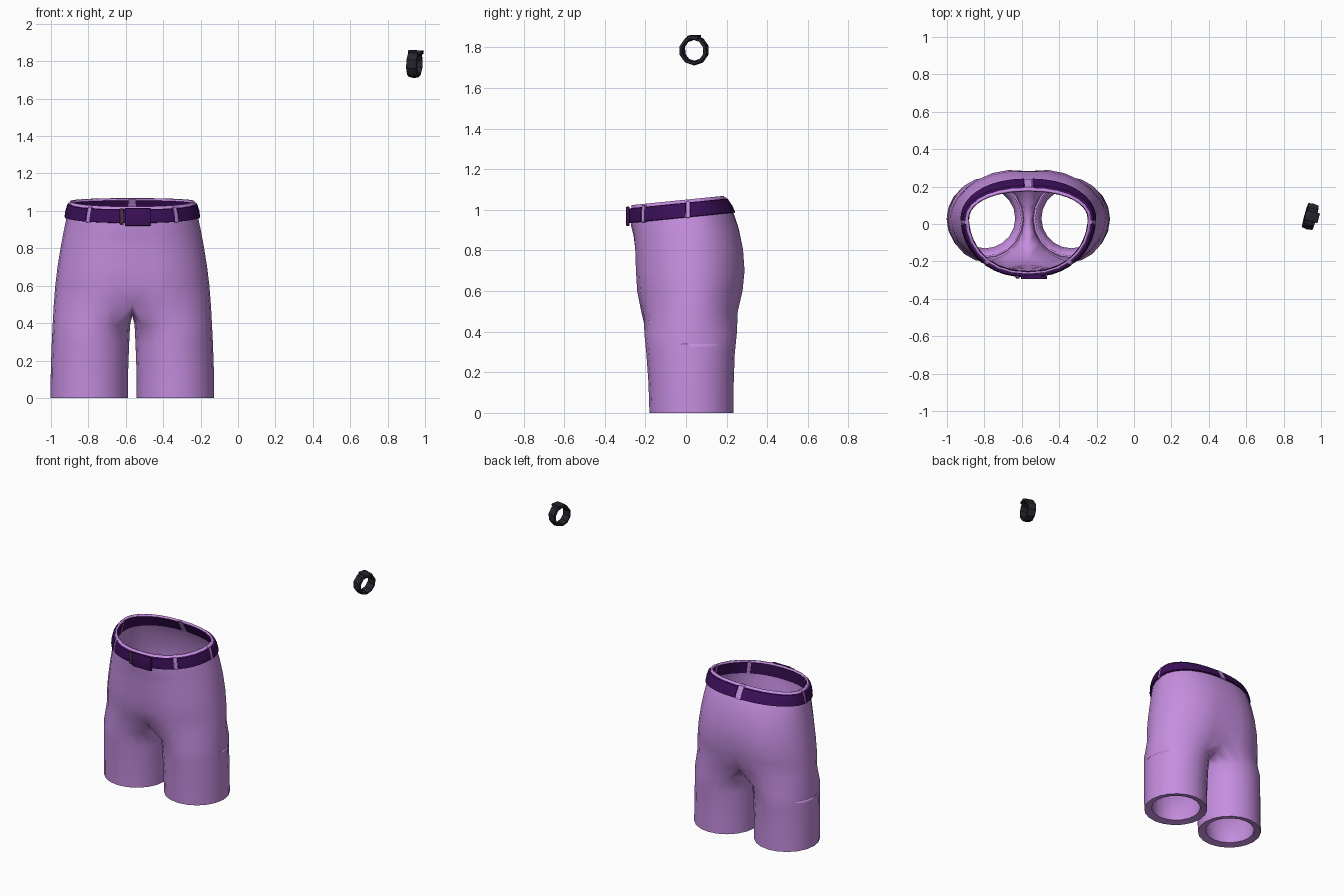
import bpy, bmesh
from math import sin, cos, radians, exp, pi

cube = bpy.data.objects.get("Cube")
if cube:
    bpy.data.objects.remove(cube, do_unlink=True)

CENTRE_X = -0.565   # middle of the garment
MID_Y = 0.03
ARC = 14            # segments round the outside of each half
INNER = 5           # points along the inner thigh


def material(name, rgb):
    m = bpy.data.materials.new(name)
    m.use_nodes = True
    m.diffuse_color = (*rgb, 1)
    bsdf = m.node_tree.nodes["Principled BSDF"]
    bsdf.inputs["Base Color"].default_value = (*rgb, 1)
    bsdf.inputs["Roughness"].default_value = 0.8
    return m


lilac = material("lilac cloth", (0.56, 0.27, 0.74))
violet = material("dark violet leather", (0.045, 0.005, 0.10))
bronze = material("dull bronze", (0.07, 0.035, 0.06))
black = material("black rubber", (0.018, 0.018, 0.027))


def finish(name, bm, mat, location=(0, 0, 0), angle=40):
    mesh = bpy.data.meshes.new(name)
    bm.to_mesh(mesh)
    bm.free()
    mesh.materials.append(mat)
    ob = bpy.data.objects.new(name, mesh)
    bpy.context.collection.objects.link(ob)
    ob.location = location
    bpy.ops.object.select_all(action='DESELECT')
    ob.select_set(True)
    bpy.context.view_layer.objects.active = ob
    bpy.ops.object.shade_smooth_by_angle(angle=radians(angle))
    return ob


def mirror(ob):
    m = ob.modifiers.new("mirror", 'MIRROR')
    m.use_clip = True
    m.merge_threshold = 0.002


def torso_point(ring, a, push=0.0):
    """Point on a half torso ring; a runs from -90 (front) to 90 (back)."""
    z, half_width, front, back, dent, tilt = ring
    a = radians(a)
    x = (half_width + push) * max(cos(a), 0) ** 0.88
    if abs(abs(a) - pi / 2) < 1e-4:
        x = 0.0
    reach = (back - MID_Y if a > 0 else MID_Y - front) + push
    y = MID_Y + reach * sin(a) * (1 - dent * exp(-(x / 0.09) ** 2))
    return (x, y, z + tilt * y)


def leg_ring(z, cx, rx, front, back):
    """Closed ring: outer arc first, then the inner thigh."""
    cy, ry = (front + back) / 2, (back - front) / 2
    angles = [-125 + 250 * i / ARC for i in range(ARC + 1)]
    angles += [125 + 110 * (i + 1) / (INNER + 1) for i in range(INNER)]
    return [(cx + rx * cos(radians(t)), cy + ry * sin(radians(t)), z) for t in angles]


def arc(ring):
    return [torso_point(ring, -90 + 180 * i / ARC) for i in range(ARC + 1)]


# Shorts: inner hem, legs, crotch saddle, hips and waist lofted as one half
legs = [leg_ring(*r) for r in (
    (0.34, 0.228, 0.19, -0.17, 0.225),
    (0.01, 0.23, 0.16, -0.13, 0.19),
    (0.0, 0.23, 0.207, -0.18, 0.235),
    (0.15, 0.229, 0.207, -0.185, 0.235),
    (0.29, 0.224, 0.207, -0.195, 0.24),
    (0.39, 0.219, 0.207, -0.205, 0.25))]

saddle = arc((0.50, 0.42, -0.235, 0.268, 0.14, 0))
y0, y1 = saddle[-1][1], saddle[0][1]
for i in range(INNER):
    t = (i + 1) / (INNER + 1)
    saddle.append((0, y0 + (y1 - y0) * t, 0.50 - 0.06 * sin(pi * t) ** 0.7))
legs.append(saddle)

waist_low = (0.955, 0.353, -0.272, 0.236, 0, 0.1)
waist_high = (1.05, 0.332, -0.268, 0.185, 0, 0.1)
torso = [arc(r) for r in (
    (0.60, 0.412, -0.253, 0.290, 0.09, 0),
    (0.70, 0.400, -0.258, 0.299, 0.06, 0),
    (0.80, 0.384, -0.260, 0.290, 0.04, 0.02),
    (0.89, 0.367, -0.264, 0.264, 0.02, 0.07),
    waist_low, waist_high)]

bm = bmesh.new()
rows = [[bm.verts.new(p) for p in ring] for ring in legs + torso]
for lo, hi in zip(rows, rows[1:]):
    closed = len(lo) == len(hi) and len(hi) > ARC + 1
    n = len(lo) if closed else ARC
    for i in range(n):
        j = (i + 1) % len(lo)
        bm.faces.new((lo[i], lo[j], hi[j], hi[i]))
shorts = finish("shorts", bm, lilac, (CENTRE_X, 0, 0), 50)
mirror(shorts)
wall = shorts.modifiers.new("wall", 'SOLIDIFY')
wall.thickness = 0.012
wall.offset = -1


def waist_point(a, t, push):
    lo, hi = torso_point(waist_low, a, push), torso_point(waist_high, a, push)
    return [p + (q - p) * t for p, q in zip(lo, hi)]


def band(name, spans, t0, t1, outer, inner, mat):
    """Solid strips that follow the waist over the given angle spans."""
    bm = bmesh.new()
    mid = (t0 + t1) / 2
    section = ((t0, inner), (t0 + 0.06, outer - 0.003), (mid, outer),
               (t1 - 0.06, outer - 0.003), (t1, inner))
    for start, end in spans:
        steps = max(1, round((end - start) / 9))
        rings = [[bm.verts.new(waist_point(start + (end - start) * k / steps, t, p))
                  for t, p in section] for k in range(steps + 1)]
        for a, b in zip(rings, rings[1:]):
            for i in range(len(section)):
                j = (i + 1) % len(section)
                bm.faces.new((a[i], b[i], b[j], a[j]))
        if start > -90:
            bm.faces.new(rings[0])
        if end < 90:
            bm.faces.new(rings[-1][::-1])
    bmesh.ops.recalc_face_normals(bm, faces=bm.faces)
    mirror(finish(name, bm, mat, (CENTRE_X, 0, 0)))


# Belt in sections with cloth loops between them
band("belt", [(-90, -53.5), (-49, -6), (-2, 87.5)], 0.04, 0.88, 0.015, -0.018, violet)
band("belt_loops", [(-53.2, -49.3), (-5.7, -2.3), (87.8, 90)], 0.0, 0.97, 0.012, -0.016, lilac)


def block(name, size, location, mat, bevel):
    bm = bmesh.new()
    bmesh.ops.create_cube(bm, size=1)
    bmesh.ops.scale(bm, vec=size, verts=bm.verts)
    bmesh.ops.bevel(bm, geom=bm.edges[:], offset=bevel, segments=2,
                    affect='EDGES', profile=0.5)
    return finish(name, bm, mat, location)


# Buckle and keeper on the front of the belt
block("buckle", (0.14, 0.018, 0.095), (-0.535, -0.286, 0.968), violet, 0.005)
block("belt_keeper", (0.022, 0.014, 0.085), (-0.622, -0.284, 0.97), bronze, 0.004)

# Wristband: faceted ring turned about the x axis
SIDES = 10
profile = ((-0.03, 0.056), (-0.027, 0.070), (0, 0.075),
           (0.027, 0.070), (0.03, 0.056), (0, 0.051))
bm = bmesh.new()
rings = []
for k in range(SIDES):
    t = 2 * pi * (k + 0.5) / SIDES
    rings.append([bm.verts.new((x, r * cos(t), r * sin(t))) for x, r in profile])
for k in range(SIDES):
    a, b = rings[k], rings[(k + 1) % SIDES]
    for i in range(len(profile)):
        j = (i + 1) % len(profile)
        bm.faces.new((a[i], a[j], b[j], b[i]))
bmesh.ops.recalc_face_normals(bm, faces=bm.faces)
wristband = finish("wristband", bm, black, (0.943, 0.04, 1.785), 25)
wristband.rotation_euler = (0, radians(3), radians(-15))

# Clasp on top of the wristband
clasp = block("wristband_clasp", (0.075, 0.055, 0.02), (0.951, 0.04, 1.849), black, 0.005)
clasp.rotation_euler = (0, radians(3), radians(-15))
